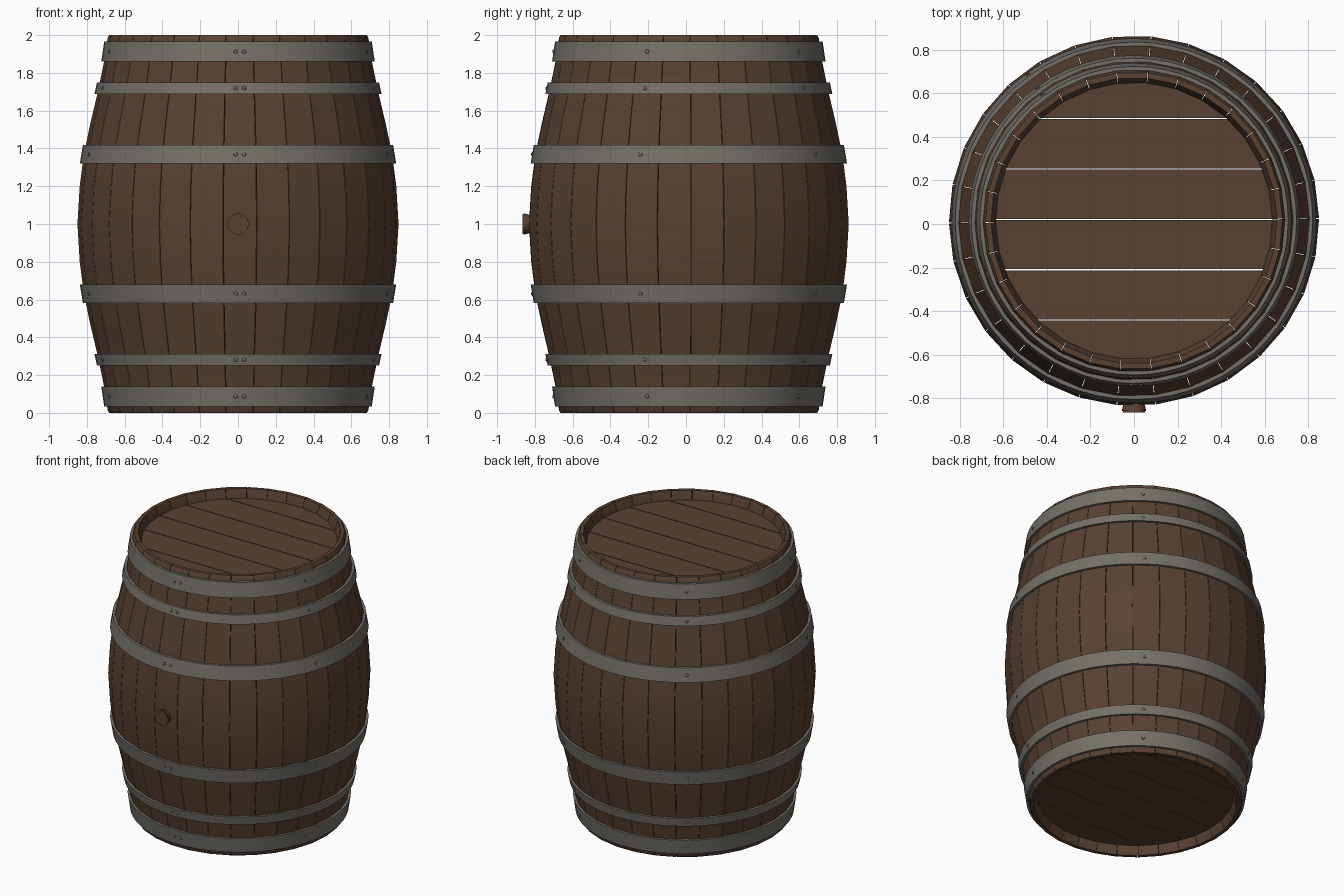
import bpy, bmesh
from math import sin, cos, pi, sqrt, radians
from mathutils import Matrix, Vector

cube = bpy.data.objects.get("Cube")
if cube:
    bpy.data.objects.remove(cube)

STAVES = 30
CENTRE_Y = 0.015
FRONT = -pi / 2


def material(name, colour, metallic=0.0):
    m = bpy.data.materials.new(name)
    m.use_nodes = True
    m.diffuse_color = (*colour, 1)
    bsdf = m.node_tree.nodes["Principled BSDF"]
    bsdf.inputs["Base Color"].default_value = (*colour, 1)
    bsdf.inputs["Roughness"].default_value = 0.8
    return m


wood = material("brown_wood", (0.098, 0.053, 0.031))
steel = material("grey_steel", (0.175, 0.163, 0.142))


def finish(name, bm, mat, smooth=True):
    bmesh.ops.recalc_face_normals(bm, faces=bm.faces)
    mesh = bpy.data.meshes.new(name)
    bm.to_mesh(mesh)
    bm.free()
    mesh.materials.append(mat)
    ob = bpy.data.objects.new(name, mesh)
    bpy.context.collection.objects.link(ob)
    ob.location.y = CENTRE_Y
    if smooth:
        bpy.ops.object.select_all(action="DESELECT")
        ob.select_set(True)
        bpy.context.view_layer.objects.active = ob
        bpy.ops.object.shade_smooth_by_angle(angle=radians(30))
    return ob


def polar(r, a, z):
    return Vector((r * cos(a), r * sin(a), z))


def loft(bm, rings, closed=False):
    """Skin a list of point rings; cap the ends unless the loop closes."""
    rows = [[bm.verts.new(p) for p in ring] for ring in rings]
    pairs = list(zip(rows, rows[1:]))
    if closed:
        pairs.append((rows[-1], rows[0]))
    else:
        bm.faces.new(rows[0])
        bm.faces.new(rows[-1])
    for lower, upper in pairs:
        for i in range(len(lower)):
            j = (i + 1) % len(lower)
            bm.faces.new((lower[i], lower[j], upper[j], upper[i]))


# Lower half of the stave profile: height, outer radius, inner radius
half = [(0, .682, .657), (.012, .69, .653), (.06, .697, .635), (.09, .702, .635),
        (.14, .709, .67), (.3, .742, .705), (.46, .78, .745), (.63, .816, .78),
        (.8, .838, .8), (1, .85, .81)]
profile = half + [(2 - z, o, i) for z, o, i in reversed(half[:-1])]


def outer_radius(z):
    z = min(z, 2 - z)
    for (z0, r0, _), (z1, r1, _) in zip(half, half[1:]):
        if z <= z1:
            return r0 + (r1 - r0) * (z - z0) / (z1 - z0)


# Staves with hairline joints
bm = bmesh.new()
step = 2 * pi / STAVES
gap = 0.0018
for s in range(STAVES):
    mid = FRONT + 0.012 + s * step
    a, b = mid - step / 2 + gap, mid + step / 2 - gap
    loft(bm, [[polar(o, a, z), polar(o, b, z), polar(i, b, z), polar(i, a, z)]
              for z, o, i in profile])
finish("staves", bm, wood)


# Plank heads, recessed inside both rims
def head(name, z0, z1, radius=0.642, joint=0.0025):
    bm = bmesh.new()
    cuts = [-radius, -.455, -.225, .005, .238, .47, radius]
    for y0, y1 in zip(cuts, cuts[1:]):
        y0 = y0 + joint if y0 > -radius else y0 + 0.0005
        y1 = y1 - joint if y1 < radius else y1 - 0.0005
        ys = [y0 + (y1 - y0) * k / 8 for k in range(9)]
        right = [(sqrt(radius ** 2 - y * y), y) for y in ys]
        outline = right + [(-x, y) for x, y in reversed(right)]
        loft(bm, [[(x, y, z) for x, y in outline] for z in (z0, z1)])
    finish(name, bm, wood, smooth=False)


head("bottom_head", .06, .085)
head("top_head", 1.915, 1.94)

# Steel hoops, mirrored about the middle
hoops = {"end": (.035, .14), "quarter": (.25, .312), "belly": (.582, .68)}
THICK = 0.015
SEGMENTS = 60
rivets = bmesh.new()


def add_rivet(angle, z, r):
    place = (Matrix.Translation(polar(r, angle, z))
             @ Matrix.Rotation(angle, 4, "Z")
             @ Matrix.Diagonal((0.6, 1, 1, 1)))
    bmesh.ops.create_uvsphere(rivets, u_segments=10, v_segments=6,
                              radius=0.011, matrix=place)


for label, (low, high) in hoops.items():
    for side in ("lower", "upper"):
        z0, z1 = (low, high) if side == "lower" else (2 - high, 2 - low)
        r0, r1 = outer_radius(z0), outer_radius(z1)
        bm = bmesh.new()
        loft(bm, [[polar(r0 - .01, a, z0), polar(r0 + THICK, a, z0),
                   polar(r1 + THICK, a, z1), polar(r1 - .01, a, z1)]
                  for a in (2 * pi * k / SEGMENTS for k in range(SEGMENTS))],
             closed=True)
        finish(f"{side}_{label}_hoop", bm, steel)
        # Five rivet stations, doubled at the front overlap
        zm, rm = (z0 + z1) / 2, (r0 + r1) / 2 + THICK
        for k in range(5):
            angle = FRONT + k * 2 * pi / 5
            for shift in ((-.013, .032) if k == 0 else (0,)):
                add_rivet(angle + shift / rm, zm, rm)
finish("hoop_rivets", rivets, steel)

# Flared bung in the front stave
bm = bmesh.new()
bmesh.ops.create_cone(bm, cap_ends=True, segments=20, radius1=.043, radius2=.058,
                      depth=.06, matrix=Matrix.Translation((0, -.85, 1))
                      @ Matrix.Rotation(pi / 2, 4, "X"))
rim = [e for e in bm.edges if all(v.co.y < -.87 for v in e.verts)]
bmesh.ops.bevel(bm, geom=rim, offset=.006, segments=2, affect="EDGES")
finish("bung", bm, wood)
